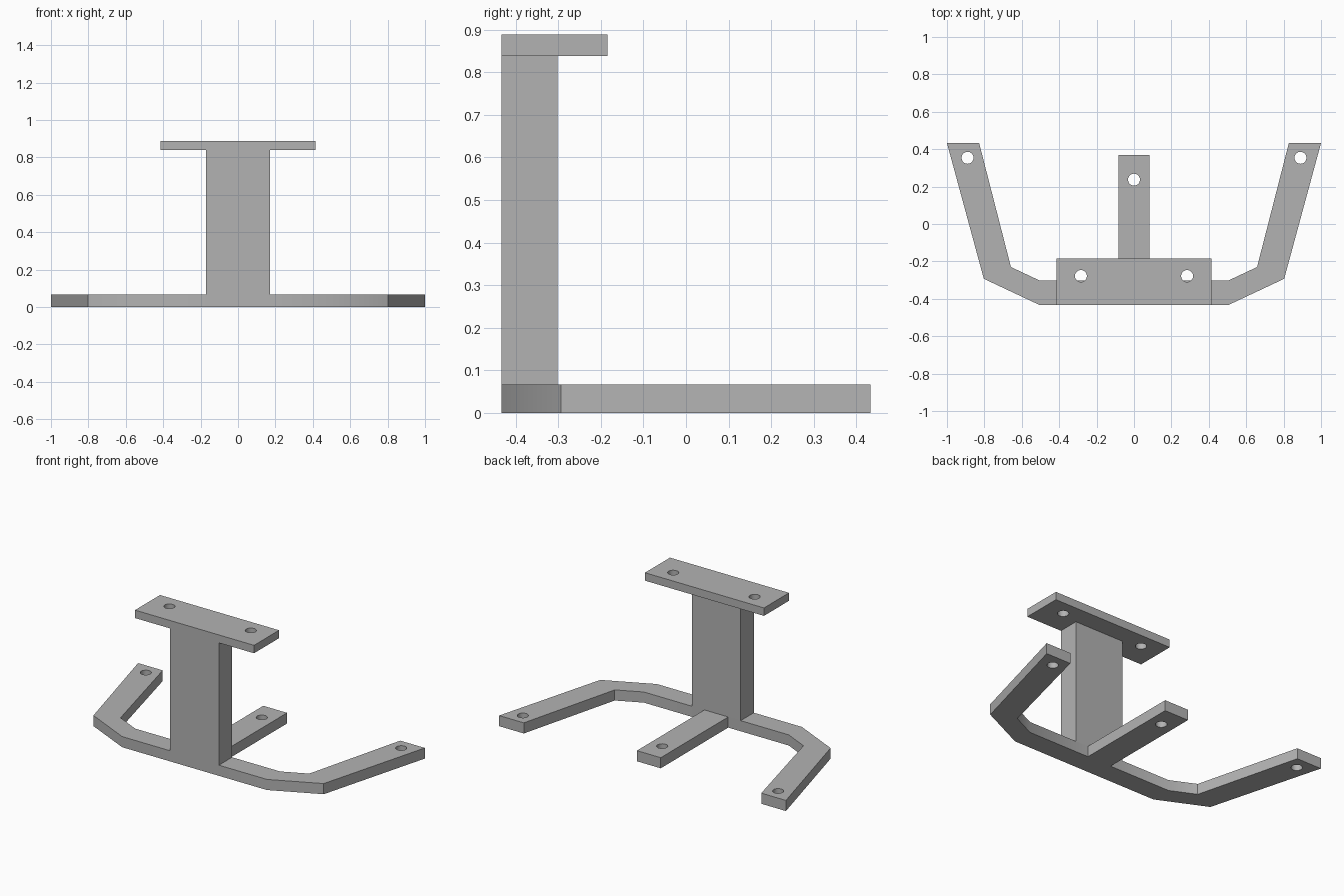
import bpy
import bmesh
import math

old = bpy.data.objects.get("Cube")
if old:
    bpy.data.objects.remove(old, do_unlink=True)

# Single plain grey finish
grey = bpy.data.materials.new("plain_grey")
grey.use_nodes = True
colour = (0.45, 0.45, 0.45, 1.0)
grey.diffuse_color = colour
grey.node_tree.nodes["Principled BSDF"].inputs["Base Color"].default_value = colour


def prism(name, outline, bottom, top):
    """Extrude a flat outline straight up."""
    bm = bmesh.new()
    face = bm.faces.new([bm.verts.new((x, y, bottom)) for x, y in outline])
    up = bmesh.ops.extrude_face_region(bm, geom=[face])["geom"]
    moved = [v for v in up if isinstance(v, bmesh.types.BMVert)]
    bmesh.ops.translate(bm, verts=moved, vec=(0, 0, top - bottom))
    bmesh.ops.recalc_face_normals(bm, faces=bm.faces)
    mesh = bpy.data.meshes.new(name)
    bm.to_mesh(mesh)
    bm.free()
    obj = bpy.data.objects.new(name, mesh)
    bpy.context.collection.objects.link(obj)
    mesh.materials.append(grey)
    return obj


def activate(obj):
    bpy.ops.object.select_all(action='DESELECT')
    obj.select_set(True)
    bpy.context.view_layer.objects.active = obj


def drill(obj, centres, z, radius=0.032):
    """Cut vertical round screw holes."""
    activate(obj)
    for x, y in centres:
        circle = [(x + radius * math.cos(math.tau * i / 32),
                   y + radius * math.sin(math.tau * i / 32)) for i in range(32)]
        cutter = prism("hole_cutter", circle, z - 0.1, z + 0.1)
        cutter.hide_render = True
        activate(obj)
        mod = obj.modifiers.new("hole", 'BOOLEAN')
        mod.operation = 'DIFFERENCE'
        mod.solver = 'EXACT'
        mod.object = cutter
        bpy.ops.object.modifier_apply(modifier=mod.name)
        bpy.data.objects.remove(cutter, do_unlink=True)


def rectangle(half_width, front, back):
    return [(-half_width, front), (half_width, front),
            (half_width, back), (-half_width, back)]


FRONT = -0.433

# Base: bent side arms and a straight middle arm, mirrored about x = 0
half = [(0.17, FRONT), (0.505, FRONT), (0.803, -0.293), (1.0, 0.433),
        (0.828, 0.433), (0.658, -0.23), (0.505, -0.302),
        (0.083, -0.302), (0.083, 0.37)]
base = prism("base_arms", half + [(-x, y) for x, y in reversed(half)], 0, 0.067)
drill(base, [(-0.89, 0.354), (0.89, 0.354), (0, 0.237)], 0.033)

# Upright column
column = prism("column", rectangle(0.17, FRONT, -0.302), 0.067, 0.838)

# Top mounting plate
plate = prism("top_plate", rectangle(0.415, FRONT, -0.184), 0.838, 0.888)
drill(plate, [(-0.284, -0.278), (0.284, -0.278)], 0.863)

for part in (base, column, plate):
    activate(part)
    bpy.ops.object.shade_smooth_by_angle(angle=math.radians(30))
